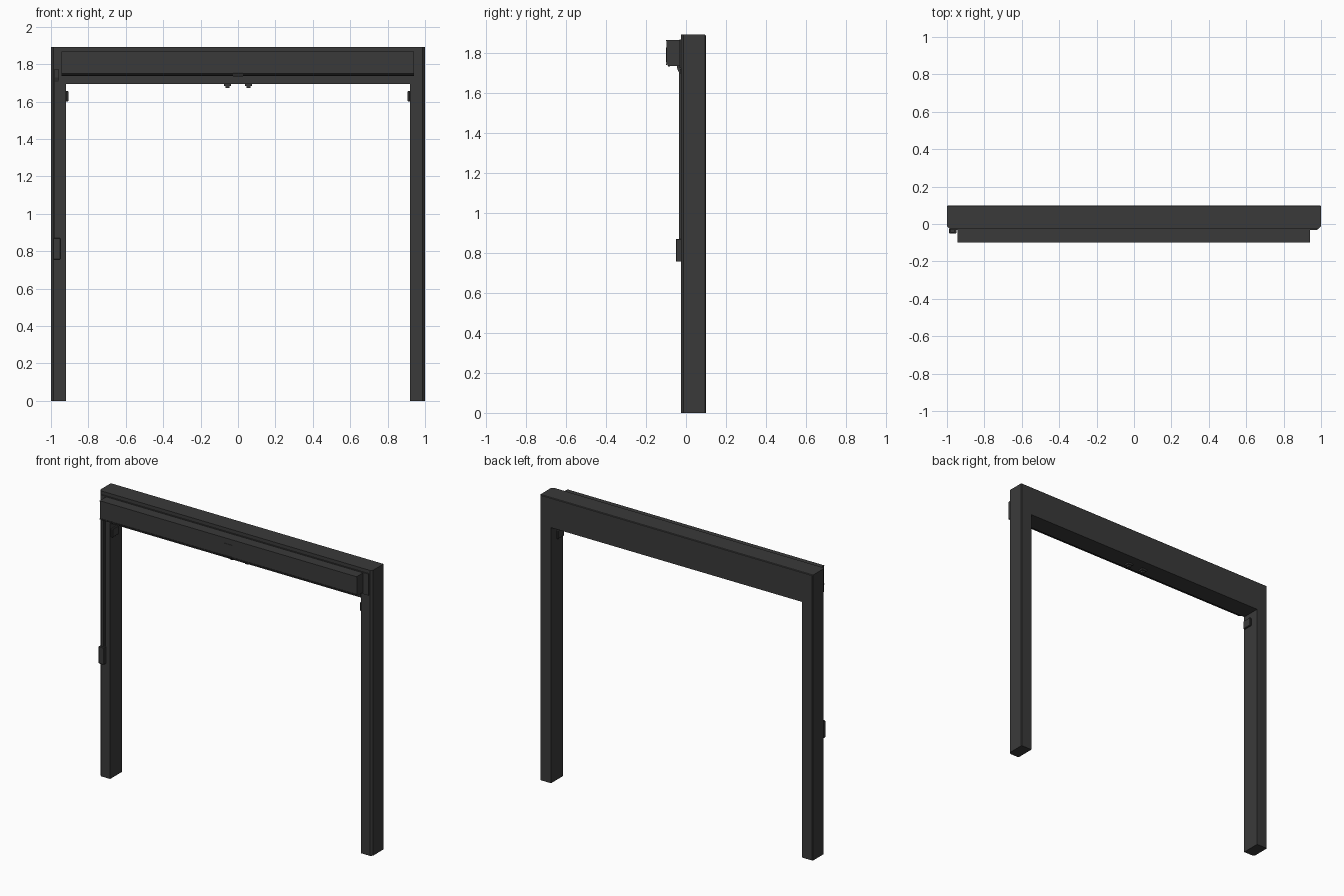
import bpy, bmesh
from mathutils import Vector

if "Cube" in bpy.data.objects:
    bpy.data.objects.remove(bpy.data.objects["Cube"])

dark = bpy.data.materials.new("dark_grey")
dark.diffuse_color = (0.042, 0.042, 0.042, 1)
dark.use_nodes = True
dark.node_tree.nodes["Principled BSDF"].inputs["Base Color"].default_value = dark.diffuse_color


def finish(name, bm):
    bmesh.ops.recalc_face_normals(bm, faces=bm.faces)
    me = bpy.data.meshes.new(name)
    bm.to_mesh(me)
    bm.free()
    me.materials.append(dark)
    ob = bpy.data.objects.new(name, me)
    bpy.context.collection.objects.link(ob)
    return ob


def prism(points, direction):
    """Extrude a closed outline along a vector."""
    bm = bmesh.new()
    face = bm.faces.new([bm.verts.new(p) for p in points])
    res = bmesh.ops.extrude_face_region(bm, geom=[face], use_keep_orig=True)
    verts = [g for g in res["geom"] if isinstance(g, bmesh.types.BMVert)]
    bmesh.ops.translate(bm, verts=verts, vec=Vector(direction))
    bmesh.ops.recalc_face_normals(bm, faces=bm.faces)
    return bm


def box(name, x, y, z, bevel=0):
    pts = [(x[0], y[0], z[0]), (x[1], y[0], z[0]), (x[1], y[1], z[0]), (x[0], y[1], z[0])]
    bm = prism(pts, (0, 0, z[1] - z[0]))
    if bevel:
        bmesh.ops.bevel(bm, geom=bm.edges[:], offset=bevel, segments=1, affect='EDGES')
    return finish(name, bm)


def side_profile(name, yz, x0, x1):
    return finish(name, prism([(x0, y, z) for y, z in yz], (x1 - x0, 0, 0)))


# Portal frame: two legs and a header in one outline
outline = [(-1, 0), (-0.92, 0), (-0.92, 1.695), (0.92, 1.695),
           (0.92, 0), (1, 0), (1, 1.893), (-1, 1.893)]
bm = prism([(x, -0.026, z) for x, z in outline], (0, 0.126, 0))


def edges(test):
    return [e for e in bm.edges if all(test(v.co) for v in e.verts)]


front = edges(lambda c: c.y < 0 and abs(c.x) > 0.99)
front = [e for e in front if abs(e.verts[0].co.z - e.verts[1].co.z) > 1]
bmesh.ops.bevel(bm, geom=front, offset=0.013, segments=1, affect='EDGES')
back = edges(lambda c: c.y > 0.09 and (abs(c.x) > 0.99 or c.z > 1.8))
back = [e for e in back if abs(e.verts[0].co.x - e.verts[1].co.x) > 1
        or abs(e.verts[0].co.z - e.verts[1].co.z) > 1]
bmesh.ops.bevel(bm, geom=back, offset=0.004, segments=1, affect='EDGES')
finish("portal_frame", bm)

# Header mounting plate and lower lip
box("header_back_plate", (-0.985, 0.98), (-0.033, -0.024), (1.727, 1.87))
box("header_lower_lip", (-0.92, 0.92), (-0.029, -0.024), (1.699, 1.722))

# Operator housing with chamfered lower front edge
side_profile("operator_housing",
             [(-0.03, 1.867), (-0.098, 1.867), (-0.098, 1.749),
              (-0.086, 1.737), (-0.03, 1.737)], -0.945, 0.94)
box("housing_bottom_trim", (-0.945, 0.94), (-0.1, -0.095), (1.742, 1.748))
box("housing_top_trim", (-0.945, 0.94), (-0.1, -0.095), (1.862, 1.867))

# Centre sensor on the housing
box("sensor_cover", (-0.03, 0.03), (-0.1, -0.09), (1.772, 1.83))
side_profile("sensor_foot", [(-0.1, 1.772), (-0.1, 1.755), (-0.088, 1.733), (-0.08, 1.733),
                             (-0.08, 1.772)], -0.026, 0.026)

# Stepped stops under the header and brackets inside the legs
for side, name in ((-1, "left"), (1, "right")):
    cx = side * 0.056
    box(name + "_stop_base", (cx - 0.018, cx + 0.018), (0.0, 0.036), (1.684, 1.697))
    box(name + "_stop_pin", (cx - 0.01, cx + 0.01), (0.008, 0.028), (1.672, 1.686))
    xs = sorted((side * 0.907, side * 0.921))
    box(name + "_leg_bracket", xs, (-0.018, 0.045), (1.6, 1.657), 0.003)

# Cable conduit bending out at the top, and the control box it feeds
side_profile("cable_conduit",
             [(-0.025, 0.86), (-0.036, 0.86), (-0.036, 1.705), (-0.046, 1.728),
              (-0.046, 1.775), (-0.025, 1.775)], -0.98, -0.96)
box("conduit_base", (-0.975, -0.953), (-0.031, -0.024), (0.86, 1.73))
box("control_box", (-0.988, -0.95), (-0.05, -0.024), (0.757, 0.87), 0.002)
